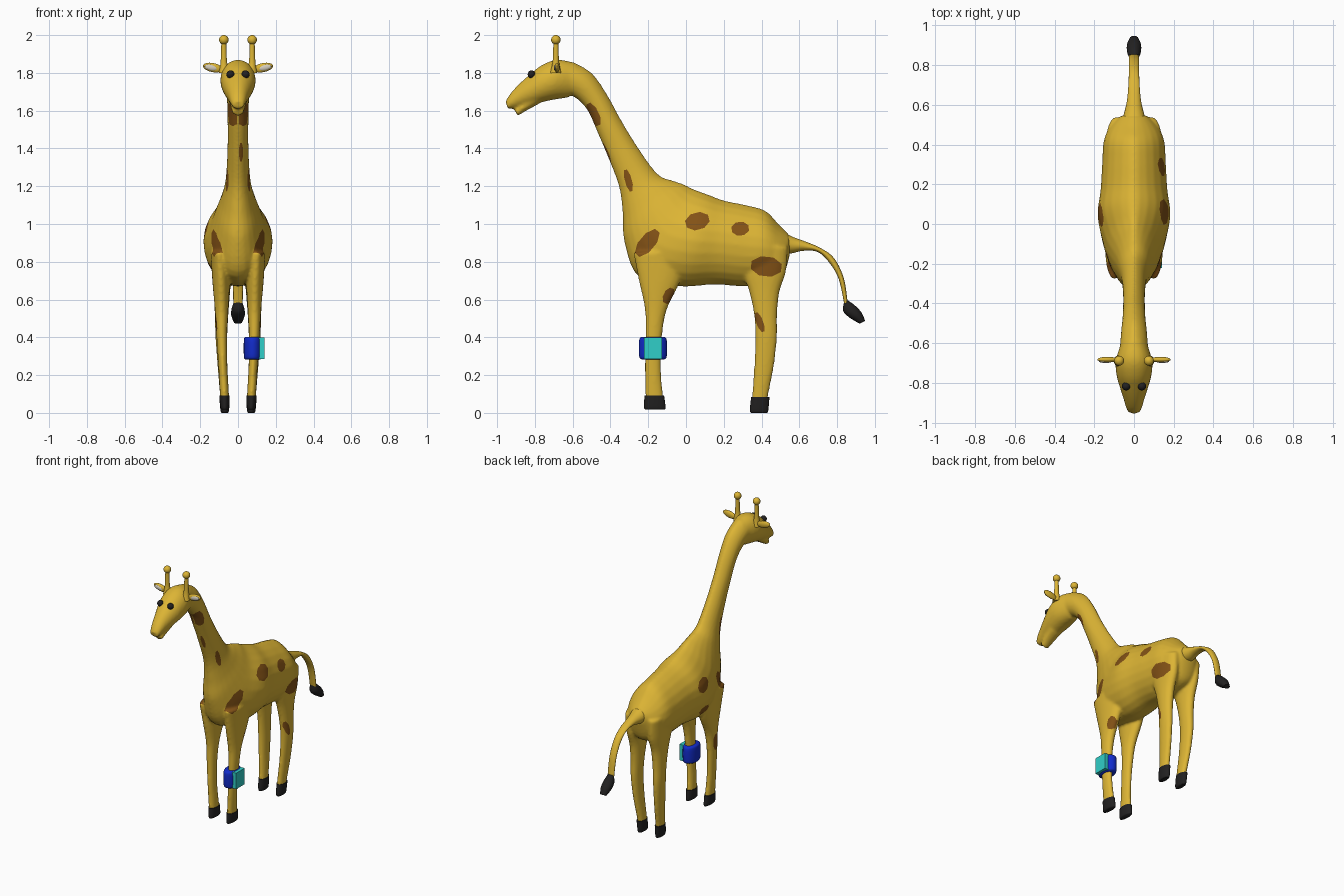
import bpy, bmesh, math
from mathutils import Vector

if "Cube" in bpy.data.objects:
    bpy.data.objects.remove(bpy.data.objects["Cube"])


def material(name, rgb):
    mat = bpy.data.materials.new(name)
    mat.use_nodes = True
    mat.diffuse_color = (*rgb, 1)
    bsdf = next(n for n in mat.node_tree.nodes if n.type == "BSDF_PRINCIPLED")
    bsdf.inputs["Base Color"].default_value = (*rgb, 1)
    bsdf.inputs["Roughness"].default_value = 0.6
    return mat


YELLOW = material("golden yellow", (0.72, 0.46, 0.035))
BROWN = material("patch brown", (0.23, 0.085, 0.008))
BLACK = material("hoof black", (0.016, 0.015, 0.015))
BLUE = material("band blue", (0.006, 0.025, 0.6))
CYAN = material("box cyan", (0.03, 0.62, 0.58))
CREAM = material("ear cream", (0.65, 0.6, 0.5))


def finish(bm, name, mat, smooth=True):
    bmesh.ops.recalc_face_normals(bm, faces=bm.faces)
    mesh = bpy.data.meshes.new(name)
    bm.to_mesh(mesh)
    bm.free()
    obj = bpy.data.objects.new(name, mesh)
    bpy.context.collection.objects.link(obj)
    mesh.materials.append(mat)
    if smooth:
        activate(obj)
        bpy.ops.object.shade_smooth_by_angle(angle=math.radians(50))
    return obj


def activate(obj):
    bpy.ops.object.select_all(action="DESELECT")
    obj.select_set(True)
    bpy.context.view_layer.objects.active = obj


def catmull(p, steps):
    """Smooth interpolation through the stations."""
    out = []
    for i in range(len(p) - 1):
        a, b, c, d = p[max(i - 1, 0)], p[i], p[i + 1], p[min(i + 2, len(p) - 1)]
        for s in range(steps):
            t = s / steps
            out.append([q + t * (r - o) / 2 + t * t * (o - 2.5 * q + 2 * r - e / 2)
                        + t ** 3 * (1.5 * (q - r) + (e - o) / 2)
                        for o, q, r, e in zip(a, b, c, d)])
    return out + [list(p[-1])]


def loft(bm, stations, side=1, power=1.0, steps=5, segs=24):
    """Skin oval sections: (low y, low z, high y, high z, half width, centre x)."""
    rings = []
    for ya, za, yb, zb, w, xc in catmull([(*s, 0)[:6] for s in stations], steps):
        ring = []
        for k in range(segs):
            c, s = math.cos(math.tau * k / segs), math.sin(math.tau * k / segs)
            wide = math.copysign(abs(c) ** (power if s > 0 else 1), c) * w
            f = (s + 1) / 2
            ring.append(bm.verts.new((side * (xc + wide), ya + f * (yb - ya), za + f * (zb - za))))
        rings.append(ring)
    for lo, hi in zip(rings, rings[1:]):
        for k in range(segs):
            n = (k + 1) % segs
            bm.faces.new((lo[k], lo[n], hi[n], hi[k]))
    bm.faces.new(rings[0])
    bm.faces.new(rings[-1])


def column(rows):
    """Level sections from (z, front y, back y, half width, centre x)."""
    return [(y0, z, y1, z, w, xc) for z, y0, y1, w, xc in rows]


def ball(name, mat, loc, scale, tilt=0):
    bm = bmesh.new()
    bmesh.ops.create_uvsphere(bm, u_segments=24, v_segments=14, radius=1)
    obj = finish(bm, name, mat)
    obj.location, obj.scale, obj.rotation_euler = loc, scale, (0, tilt, 0)
    return obj


# Neck and trunk, from the nape to the rump
trunk = [(-.66, 1.70, -.60, 1.86, .072), (-.58, 1.665, -.50, 1.80, .065),
         (-.52, 1.60, -.42, 1.69, .058), (-.475, 1.50, -.34, 1.545, .055),
         (-.42, 1.37, -.25, 1.40, .056), (-.355, 1.2, -.15, 1.265, .066),
         (-.335, 1.05, -.07, 1.23, .088), (-.325, .9, -.01, 1.21, .115),
         (-.25, .72, .04, 1.185, .15), (-.04, .67, .12, 1.155, .183),
         (.15, .68, .2, 1.125, .168), (.3, .67, .32, 1.1, .16),
         (.42, .68, .42, 1.07, .152), (.51, .72, .49, 1.0, .115),
         (.55, .84, .545, .945, .06)]
head = [(-.62, 1.67, -.58, 1.85, .065), (-.70, 1.658, -.68, 1.87, .092),
        (-.76, 1.645, -.765, 1.84, .088), (-.82, 1.63, -.835, 1.785, .07),
        (-.87, 1.62, -.89, 1.735, .053), (-.91, 1.612, -.93, 1.69, .042),
        (-.943, 1.608, -.955, 1.65, .03)]
jaw = [(-.78, 1.635, -.78, 1.70, .05), (-.84, 1.603, -.85, 1.66, .042),
       (-.89, 1.572, -.91, 1.607, .03)]
front_leg = column([(.05, -.215, -.115, .023, .07), (.1, -.216, -.122, .024, .072),
                    (.25, -.217, -.133, .024, .08), (.42, -.215, -.125, .029, .086),
                    (.55, -.218, -.1, .036, .087), (.7, -.25, -.03, .046, .09),
                    (.85, -.28, 0, .045, .1)])
rear_leg = column([(.05, .347, .43, .023, .07), (.1, .35, .437, .024, .072),
                   (.25, .361, .466, .026, .082), (.4, .367, .482, .031, .088),
                   (.52, .36, .483, .036, .087), (.64, .335, .495, .043, .085),
                   (.75, .3, .53, .05, .085), (.88, .3, .54, .05, .09)])

bm = bmesh.new()
loft(bm, trunk, power=1.4)
loft(bm, head)
loft(bm, jaw)
for side in (1, -1):
    loft(bm, front_leg, side)
    loft(bm, rear_leg, side)
body = finish(bm, "body", YELLOW, smooth=False)
activate(body)
remesh = body.modifiers.new("fuse", "REMESH")
remesh.mode, remesh.voxel_size = "VOXEL", 0.009
relax = body.modifiers.new("relax", "SMOOTH")
relax.factor, relax.iterations = 0.5, 6
for mod in ("fuse", "relax"):
    bpy.ops.object.modifier_apply(modifier=mod)

# Coat patches cut into the skin: (across, up, half length, half height, turn in degrees)
shared = [(-.49, 1.58, .065, .028, -65), (-.305, 1.23, .06, .018, -75),
          (-.205, .9, .085, .04, 50)]
left = shared + [(.06, 1.015, .064, .045, 15), (.287, .975, .046, .036, 5),
                 (.425, .775, .082, .052, -6), (-.092, .62, .044, .027, 65),
                 (.39, .48, .055, .018, -70)]
right = shared + [(.045, .97, .06, .045, -15), (0, .77, .06, .035, 15),
                  (.3, .7, .045, .028, 60), (-.17, .47, .06, .025, 85)]
front = [(.016, 1.38, .05, .011, 90)]


def paint(bm, patch, facing):
    u, v, ru, rv, turn = patch
    across = Vector((0, 1, 0)) if facing.x else Vector((1, 0, 0))
    up = Vector((0, 0, 1))
    turn = math.radians(turn)
    ring = []
    for k in range(8):
        a = math.tau * (k + 0.5) / 8
        p, q = ru * math.cos(a) * 1.06, rv * math.sin(a) * 1.06
        ring.append(across * (u + p * math.cos(turn) - q * math.sin(turn))
                    + up * (v + p * math.sin(turn) + q * math.cos(turn)))
    mid = across * u + up * v

    def near():
        found = []
        for f in bm.faces:
            c = f.calc_center_median()
            on_side = c.x * facing.x > 0 if facing.x else c.y < -0.3
            if (on_side and abs(c.z - v) < ru + 0.02 and abs(c.dot(across) - u) < ru + 0.02
                    and f.normal.dot(facing) > 0):
                found.append(f)
        return found

    planes = []
    for a, b in zip(ring, ring[1:] + ring[:1]):
        normal = (b - a).cross(facing).normalized()
        if normal.dot(mid - a) > 0:
            normal.negate()
        planes.append((a, normal))
        faces = near()
        geom = set(faces)
        for f in faces:
            geom.update(f.edges)
            geom.update(f.verts)
        bmesh.ops.bisect_plane(bm, geom=list(geom), dist=1e-5, plane_co=a, plane_no=normal)
        bm.normal_update()
    for f in near():
        c = f.calc_center_median()
        if all((c - a).dot(n) < 0 for a, n in planes):
            f.material_index = 1


body.data.materials.clear()
body.data.materials.append(YELLOW)
body.data.materials.append(BROWN)
bm = bmesh.new()
bm.from_mesh(body.data)
for f in bm.faces:
    f.material_index = 0
bm.normal_update()
for patches, facing in ((left, (1, 0, 0)), (right, (-1, 0, 0)), (front, (0, -1, 0))):
    for patch in patches:
        paint(bm, patch, Vector(facing))
bm.to_mesh(body.data)
bm.free()
activate(body)
bpy.ops.object.shade_smooth()


def lofted(name, mat, stations, side=1):
    bm = bmesh.new()
    loft(bm, stations, side)
    return finish(bm, name, mat)


# Tail and tuft
lofted("tail", YELLOW, [(.50, .84, .51, .96, .065), (.56, .845, .57, .93, .048),
                        (.62, .858, .63, .908, .035), (.695, .853, .71, .874, .028),
                        (.755, .80, .783, .82, .026), (.808, .71, .835, .715, .026),
                        (.837, .58, .856, .585, .025)])
lofted("tail_tuft", BLACK, [(.837, .59, .858, .595, .02), (.832, .54, .893, .57, .033),
                            (.865, .505, .93, .53, .036), (.92, .472, .948, .487, .022)])

# Hooves, horns, ears and eyes
front_hoof = column([(.018, -.215, -.112, .016, .07), (.03, -.222, -.108, .023, .07),
                     (.092, -.22, -.116, .027, .072)])
rear_hoof = column([(.0, .345, .43, .016, .07), (.015, .338, .436, .023, .07),
                    (.085, .345, .442, .027, .072)])
for side, label in ((1, "left"), (-1, "right")):
    lofted(label + "_front_hoof", BLACK, front_hoof, side)
    lofted(label + "_rear_hoof", BLACK, rear_hoof, side)
    lofted(label + "_horn", YELLOW, column([(1.8, -.72, -.66, .03, .072),
                                            (1.86, -.706, -.672, .017, .075),
                                            (1.97, -.702, -.676, .013, .075)]), side)
    ball(label + "_horn_tip", YELLOW, (side * .075, -.689, 1.975), (.025, .025, .025))
    ball(label + "_ear", YELLOW, (side * .133, -.683, 1.828), (.053, .014, .024), -side * .2)
    ball(label + "_inner_ear", CREAM, (side * .143, -.692, 1.828), (.034, .008, .015), -side * .2)
    ball(label + "_eye", BLACK, (side * .04, -.818, 1.792), (.021, .02, .021))

# Leg band with its box on the outer side
lofted("leg_band", BLUE, column([(.283, -.235, -.115, .04, .078), (.3, -.248, -.102, .047, .078),
                                 (.385, -.248, -.102, .047, .078), (.402, -.235, -.115, .04, .078)]))
bm = bmesh.new()
bmesh.ops.create_cube(bm, size=1)
bmesh.ops.scale(bm, vec=(.045, .096, .114), verts=bm.verts)
bmesh.ops.translate(bm, vec=(.118, -.174, .343), verts=bm.verts)
finish(bm, "band_box", CYAN, smooth=False)
